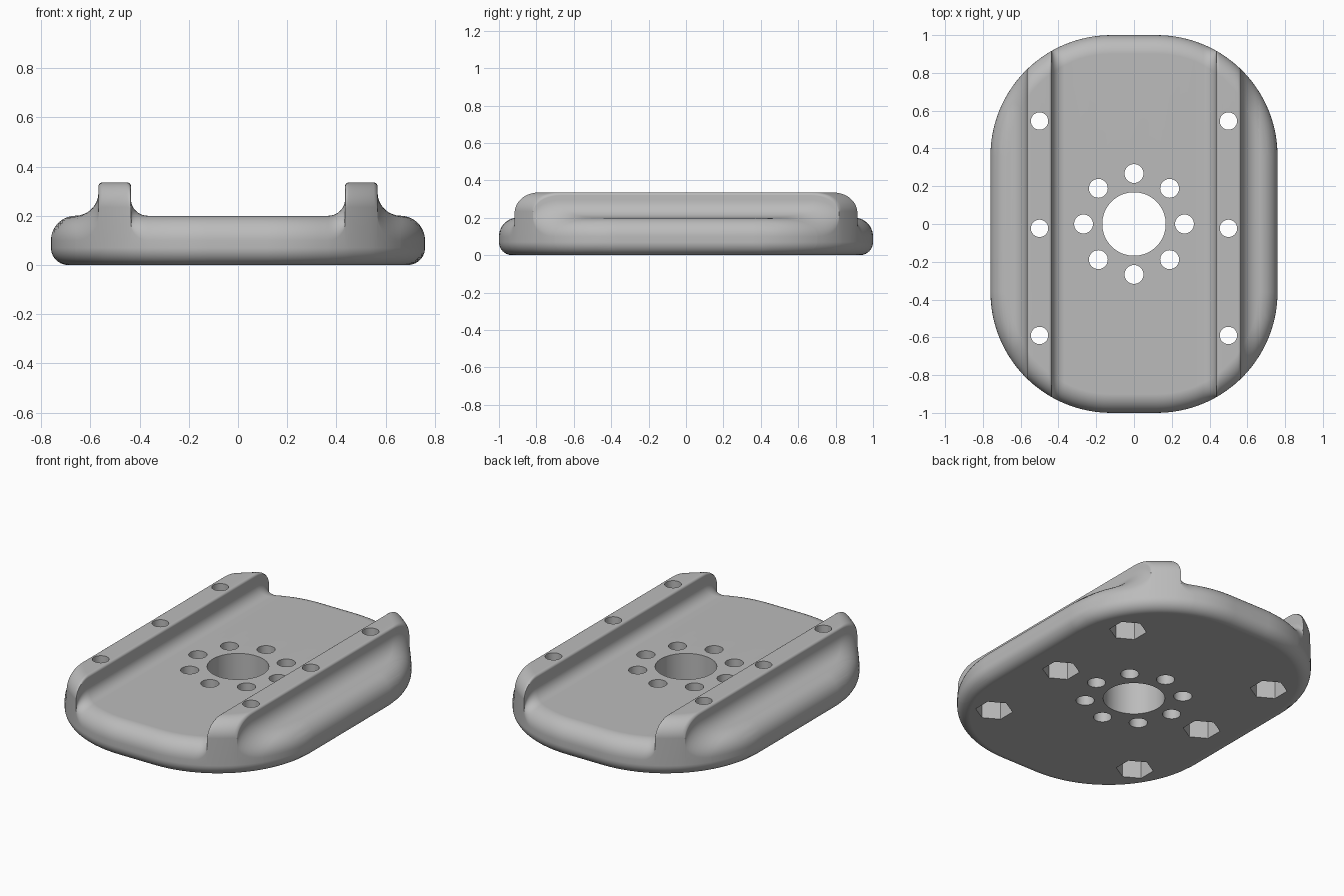
import bpy, bmesh, math
from math import sin, cos, pi, sqrt

cube = bpy.data.objects.get("Cube")
if cube:
    bpy.data.objects.remove(cube, do_unlink=True)

HALF_X, HALF_Y, CORNER = 0.76, 1.0, 0.64      # plan outline
FLOOR, RAIL_TOP = 0.2, 0.335                  # heights
EDGE_TOP, EDGE_BOTTOM = 0.1, 0.07             # edge rounding
RAIL_IN, RAIL_OUT = 0.435, 0.567              # rail walls
RAIL_X = 0.5

grey = bpy.data.materials.new("plain grey")
grey.use_nodes = True
colour = (0.5, 0.5, 0.5, 1)
grey.diffuse_color = colour
grey.node_tree.nodes["Principled BSDF"].inputs["Base Color"].default_value = colour


def arc(cx, cz, r, start, end, n=8):
    angles = [math.radians(start + (end - start) * i / n) for i in range(n + 1)]
    return [(cx + r * cos(a), cz + r * sin(a)) for a in angles]


def drop(d, r):
    """Depth of a rounded edge at distance d from the outline."""
    return r - sqrt(max(0, r * r - (r - min(d, r)) ** 2))


def reach(x, d):
    """Half length of the outline, inset by d, at x."""
    flat = HALF_X - CORNER
    over = max(0, abs(x) - flat)
    return HALF_Y - CORNER + sqrt(max(0, (CORNER - d) ** 2 - over ** 2))


# Cross-section of the upper surface, from the centre to the left side
inner, outer, lip = 0.068, 0.095, 0.015
flat_x = HALF_X - CORNER
profile = [(flat_x + (RAIL_IN - inner - flat_x) * i / 6, FLOOR) for i in range(6)]
profile += arc(RAIL_IN - inner, FLOOR + inner, inner, -90, 0)
profile += arc(RAIL_IN + lip, RAIL_TOP - lip, lip, 180, 90, 4)
profile += [(RAIL_IN + (RAIL_OUT - RAIL_IN) * i / 4, RAIL_TOP) for i in (1, 2, 3)]
profile += arc(RAIL_OUT - lip, RAIL_TOP - lip, lip, 90, 0, 4)
profile += arc(RAIL_OUT + outer, FLOOR + outer, outer, 180, 270)
profile += [(HALF_X - EDGE_TOP * (1 - sin(pi / 2 * i / 14)), FLOOR) for i in range(15)]
profile = [(-x, z) for x, z in reversed(profile)] + profile


def section(x, h, n=10):
    """Closed lengthwise section of the body at x with upper height h."""
    room = max(0, HALF_X - abs(x))
    top, bottom = [], []
    for i in range(n + 1):
        step = 1 - cos(pi / 2 * i / n)
        d = min(EDGE_TOP * step, room)
        top.append((reach(x, d), h - drop(d, EDGE_TOP)))
        d = min(EDGE_BOTTOM * step, room)
        bottom.append((reach(x, d), drop(d, EDGE_BOTTOM)))
    half = bottom[::-1] + top
    return half + [(-y, z) for y, z in reversed(half)]


# Body with two rails, lofted through the sections
bm = bmesh.new()
rows = [[bm.verts.new((x, y, z)) for y, z in section(x, h)] for x, h in profile]
for a, b in zip(rows, rows[1:]):
    for i in range(len(a)):
        j = (i + 1) % len(a)
        bm.faces.new((a[i], a[j], b[j], b[i]))
for end in (rows[0], rows[-1]):
    bm.faces.new(end)
bmesh.ops.remove_doubles(bm, verts=bm.verts, dist=0.0004)
bmesh.ops.dissolve_degenerate(bm, edges=bm.edges, dist=0.0002)
bmesh.ops.recalc_face_normals(bm, faces=bm.faces)
mesh = bpy.data.meshes.new("mounting_plate")
bm.to_mesh(mesh)
bm.free()
mesh.materials.append(grey)
plate = bpy.data.objects.new("mounting_plate", mesh)
bpy.context.collection.objects.link(plate)


def cut(name, prisms):
    """Cut vertical prisms (x, y, radius, sides, turn, z0, z1) from the plate."""
    bm = bmesh.new()
    for x, y, r, sides, turn, z0, z1 in prisms:
        angles = [turn + 2 * pi * i / sides for i in range(sides)]
        low, high = ([bm.verts.new((x + r * cos(a), y + r * sin(a), z)) for a in angles]
                     for z in (z0, z1))
        bm.faces.new(low[::-1])
        bm.faces.new(high)
        for i in range(sides):
            j = (i + 1) % sides
            bm.faces.new((low[i], low[j], high[j], high[i]))
    m = bpy.data.meshes.new(name)
    bm.to_mesh(m)
    bm.free()
    m.materials.append(grey)
    cutter = bpy.data.objects.new(name, m)
    cutter.hide_render = True
    bpy.context.collection.objects.link(cutter)
    mod = plate.modifiers.new(name, 'BOOLEAN')
    mod.operation, mod.solver, mod.object = 'DIFFERENCE', 'EXACT', cutter
    bpy.context.view_layer.objects.active = plate
    bpy.ops.object.modifier_apply(modifier=name)
    bpy.data.objects.remove(cutter, do_unlink=True)


# Centre bore, ring of holes, rail holes and hexagonal nut pockets
bolts = [(side * RAIL_X, y) for side in (-1, 1) for y in (0.545, -0.023, -0.59)]
holes = [(0, 0, 0.168, 64, 0, -1, 1)]
holes += [(0.267 * cos(k * pi / 4), 0.267 * sin(k * pi / 4), 0.05, 32, 0, -1, 1)
          for k in range(8)]
holes += [(x, y, 0.046, 32, 0, -1, 1) for x, y in bolts]
cut("round_holes", holes)
cut("nut_pockets", [(x, y, 0.102, 6, pi / 6, -1, 0.17) for x, y in bolts])

# Smooth shading with crisp edges
bpy.ops.object.select_all(action='DESELECT')
plate.select_set(True)
bpy.context.view_layer.objects.active = plate
bpy.ops.object.shade_smooth_by_angle(angle=math.radians(30))
weighted = plate.modifiers.new("even_shading", 'WEIGHTED_NORMAL')
weighted.keep_sharp = True
